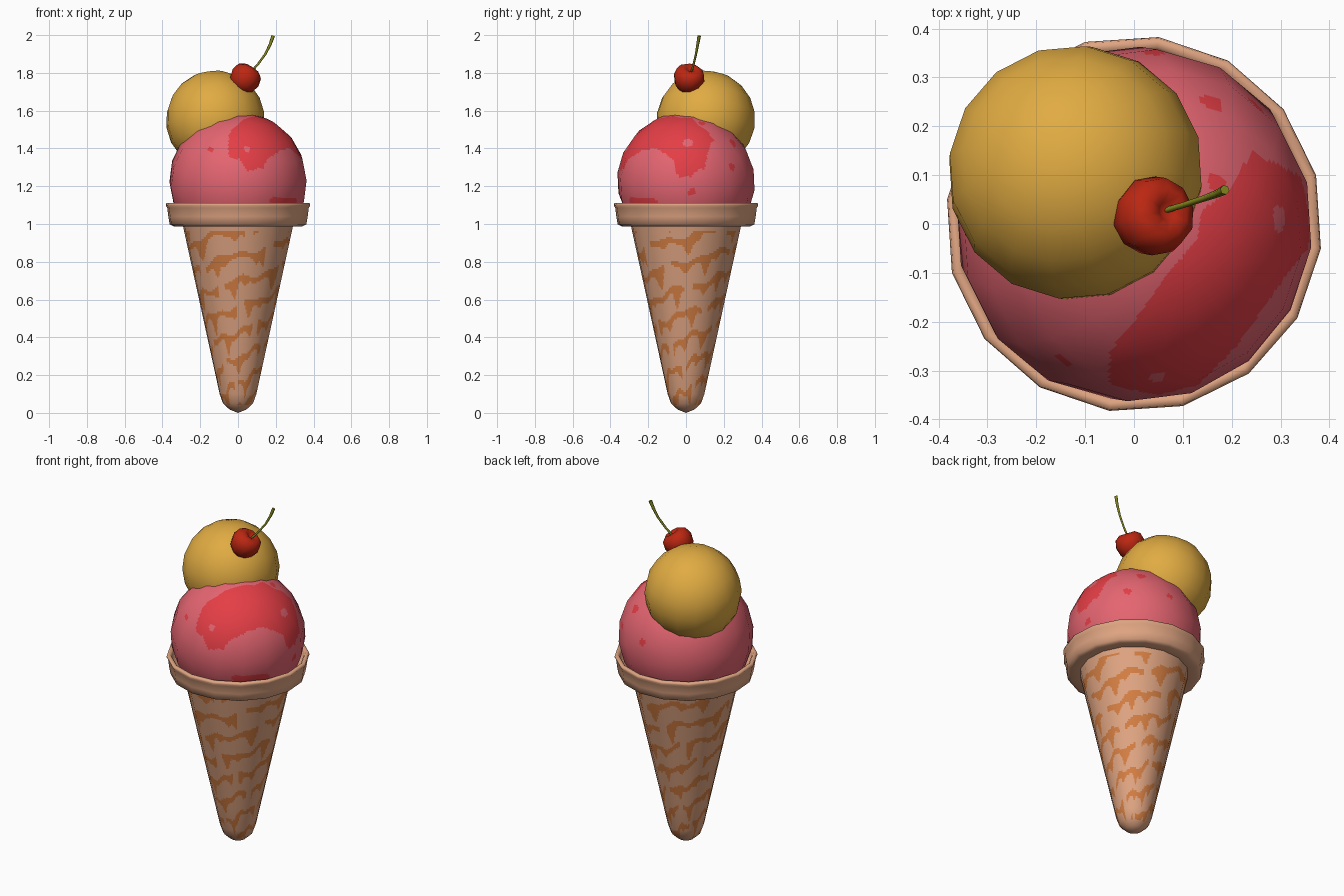
import bpy, math
from math import sin, cos, pi
from mathutils import Vector, Matrix

if "Cube" in bpy.data.objects:
    bpy.data.objects.remove(bpy.data.objects["Cube"])


def material(name, rgb):
    m = bpy.data.materials.new(name)
    m.diffuse_color = (*rgb, 1)
    m.use_nodes = True
    m.node_tree.nodes["Principled BSDF"].inputs["Base Color"].default_value = m.diffuse_color
    return m


WAFER = material("wafer tan", (0.745, 0.376, 0.223))
GROOVE = material("waffle orange", (0.66, 0.21, 0.055))
PINK = material("strawberry pink", (0.78, 0.13, 0.165))
SYRUP = material("syrup red", (0.78, 0.048, 0.06))
YELLOW = material("mango yellow", (0.75, 0.41, 0.055))
CHERRY = material("cherry red", (0.5, 0.02, 0.006))
STEM = material("stem green", (0.23, 0.24, 0.013))


def lathe(name, profile, mats, sides=16, sub=(1, 1), matrix=Matrix(), start=15, rule=None):
    """Revolve (r, z) points, bottom to top; sub splits the flat facets for
    painting while smooth normals follow the round form."""
    P = [Vector(p) for p in profile]
    seg = [Vector((b.y - a.y, a.x - b.x)).normalized() for a, b in zip(P, P[1:])]
    N = [(seg[max(i - 1, 0)] + seg[min(i, len(seg) - 1)]).normalized() for i in range(len(P))]
    for i in (0, -1):
        if P[i].x == 0:
            N[i] = Vector((0, -1 if i == 0 else 1))
    rows = [(P[i].lerp(P[i + 1], k / sub[1]), N[i].lerp(N[i + 1], k / sub[1]).normalized())
            for i in range(len(seg)) for k in range(sub[1])] + [(P[-1], N[-1])]
    n = sides * sub[0]
    step = 2 * pi / sides
    verts, norms, grid = [], [], []
    rot = matrix.to_3x3().normalized()
    for p, q in rows:
        ids = []
        for j in range(n):
            if p.x == 0 and j:
                ids.append(ids[0])
                continue
            a0 = math.radians(start) + (j // sub[0]) * step
            f = (j % sub[0]) / sub[0]
            d = Vector((cos(a0), sin(a0), 0)).lerp(Vector((cos(a0 + step), sin(a0 + step), 0)), f)
            ids.append(len(verts))
            verts.append(matrix @ Vector((d.x * p.x, d.y * p.x, p.y)))
            u = d.normalized()
            norms.append(rot @ Vector((u.x * q.x, u.y * q.x, q.y)))
        grid.append(ids)
    faces = []
    for lo, hi in zip(grid, grid[1:]):
        for j in range(n):
            k = (j + 1) % n
            faces.append(list(dict.fromkeys((lo[j], lo[k], hi[k], hi[j]))))
    me = bpy.data.meshes.new(name)
    me.from_pydata(verts, [], faces)
    for m in mats:
        me.materials.append(m)
    for f in me.polygons:
        f.use_smooth = True
        if rule:
            f.material_index = int(rule(f.center))
    me.normals_split_custom_set_from_vertices(norms)
    ob = bpy.data.objects.new(name, me)
    bpy.context.collection.objects.link(ob)
    return ob


def ball(r, rings):
    pts = [(r * sin(pi * i / rings), -r * cos(pi * i / rings)) for i in range(rings + 1)]
    pts[0], pts[-1] = (0, -r), (0, r)
    return pts


def placed(x, y, z, rx=0, ry=0):
    return (Matrix.Translation((x, y, z)) @ Matrix.Rotation(math.radians(rx), 4, 'X')
            @ Matrix.Rotation(math.radians(ry), 4, 'Y'))


# waffle cone: rising wavy bands with drips between them
def waffle(c):
    a = math.atan2(c.y, c.x)
    if c.z < 0.04 or c.z > 0.965:
        return False
    wave = 0.10 * sin(5 * a + 9 * c.z) + 0.07 * sin(11 * a + 2)
    t = c.z / 0.135 - 3 * a / (2 * pi) + wave
    band = math.floor(t)
    d = t - band
    drip = 0.5 * max(0, sin(6 * a + band * 2.3)) ** 8 + 0.22 * max(0, sin(9 * a + band * 4.1)) ** 4
    gap = sin(4 * a + band * 1.9) > 0.93
    return d > 0.77 - drip and not gap


cone = [(0, 0), (0.045, 0.018), (0.08, 0.05), (0.098, 0.1)]
cone += [(0.098 + 0.197 * i / 6, 0.1 + 0.895 * i / 6) for i in range(1, 7)]
lathe("waffle_cone", cone, [WAFER, GROOVE], sub=(12, 14), rule=waffle)

# wafer rim cup
lathe("cone_rim", [(0.27, 0.992), (0.29, 0.99), (0.345, 0.988), (0.365, 0.998), (0.372, 1.04),
                   (0.378, 1.085), (0.386, 1.098), (0.383, 1.11), (0.366, 1.112),
                   (0.358, 1.10), (0.345, 1.05), (0.2, 1.03), (0, 1.03)], [WAFER])

# strawberry scoop with a syrup patch outlined in plan view
PATCH = [(0.36, 0.02), (0.36, -0.04), (0.28, -0.15), (0.21, -0.25), (0.13, -0.33), (0.05, -0.35),
         (-0.05, -0.33), (-0.05, -0.26), (0.0, -0.2), (0.07, -0.1), (0.13, -0.03), (0.14, 0.03),
         (0.2, 0.07), (0.24, 0.15), (0.27, 0.13), (0.34, 0.1)]
RED_SPOTS = [(0.16, 0.25, 1.43, 0.025), (0.17, 0.085, 1.53, 0.02), (-0.15, -0.29, 1.4, 0.02),
             (0.355, 0.03, 1.17, 0.02), (0.34, 0.03, 1.33, 0.045), (0.04, 0.35, 1.3, 0.018),
             (0.25, 0.24, 1.3, 0.02)]
PINK_SPOTS = [(0.30, 0.01, 1.43, 0.025), (0.05, -0.32, 1.4, 0.02)]


def syrup(c):
    def near(spots):
        return any((c - Vector(s[:3])).length < s[3] for s in spots)
    if near(PINK_SPOTS):
        return False
    if near(RED_SPOTS):
        return True
    if c.z < 1.14:
        return 0.17 < c.x < 0.31 and c.y < -0.15
    if c.z < 1.25:
        return False
    inside = False
    for (x1, y1), (x2, y2) in zip(PATCH, PATCH[1:] + PATCH[:1]):
        if (y1 > c.y) != (y2 > c.y) and c.x < x1 + (c.y - y1) * (x2 - x1) / (y2 - y1):
            inside = not inside
    return inside


lathe("strawberry_scoop", ball(0.366, 10), [PINK, SYRUP], sub=(10, 10),
      matrix=placed(0, 0, 1.226, 12, 16), rule=syrup)

# mango scoop
lathe("mango_scoop", ball(0.263, 10), [YELLOW], matrix=placed(-0.12, 0.105, 1.55, -10, -8))

# cherry with a dimple, leaning along its stem
lathe("cherry", [(0, -0.078), (0.04, -0.07), (0.07, -0.038), (0.083, 0.008), (0.073, 0.048),
                 (0.045, 0.068), (0.02, 0.06), (0, 0.045)], [CHERRY], sides=10,
      matrix=placed(0.036, 0.015, 1.768, -12, 32))

# cherry stem
cu = bpy.data.curves.new("cherry_stem", 'CURVE')
cu.dimensions = '3D'
cu.bevel_depth = 0.01
cu.bevel_resolution = 1
cu.use_fill_caps = True
path = [(0.055, 0.025, 1.79, 0.6), (0.105, 0.04, 1.845, 0.6), (0.145, 0.053, 1.9, 0.65),
        (0.17, 0.062, 1.95, 0.8), (0.186, 0.07, 1.996, 1.0)]
sp = cu.splines.new('POLY')
sp.points.add(len(path) - 1)
for pt, (x, y, z, r) in zip(sp.points, path):
    pt.co = (x, y, z, 1)
    pt.radius = r
sp.use_smooth = True
cu.materials.append(STEM)
stem = bpy.data.objects.new("cherry_stem", cu)
bpy.context.collection.objects.link(stem)
